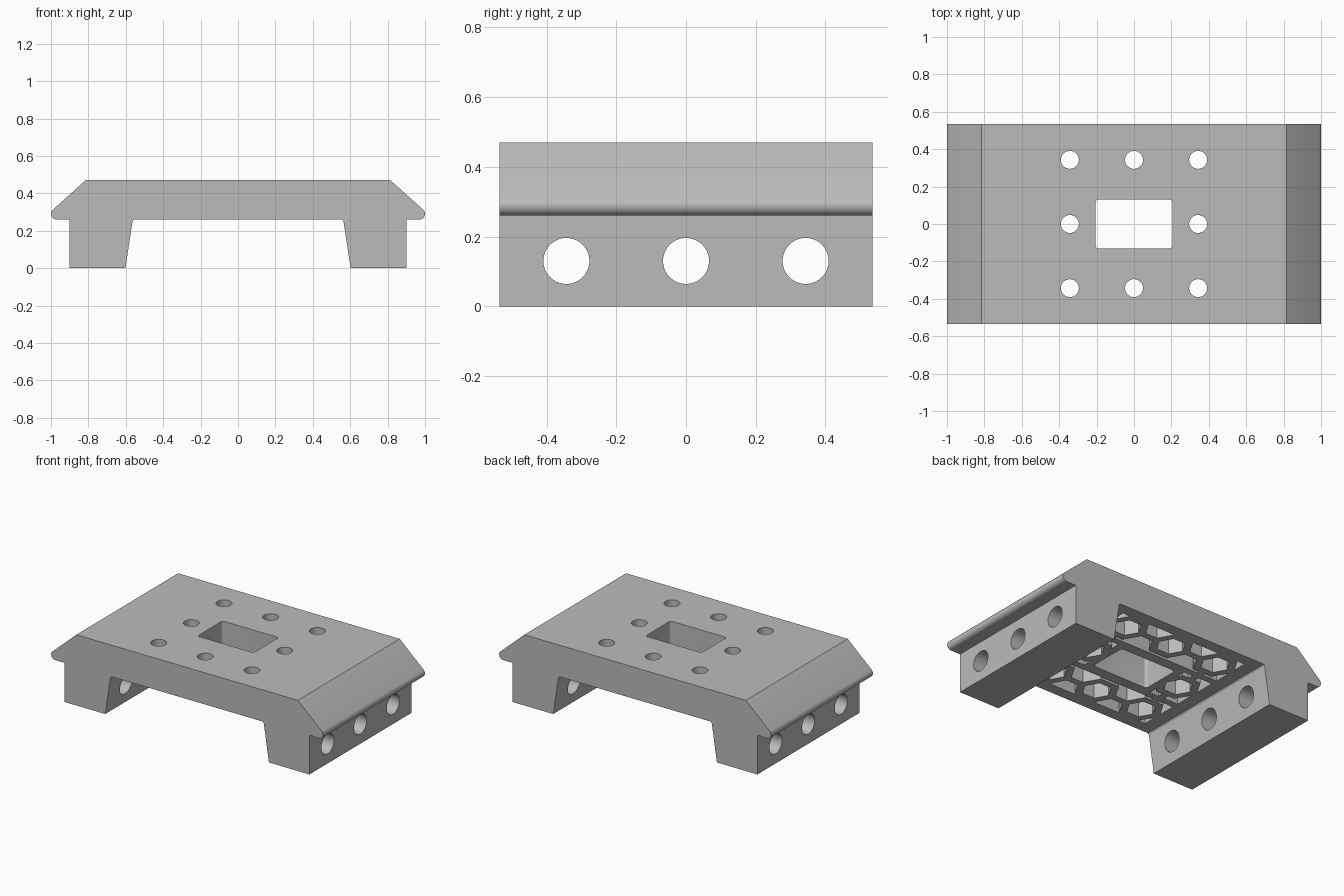
import bpy, bmesh
from math import cos, sin, pi, radians
from mathutils import Matrix

if "Cube" in bpy.data.objects:
    bpy.data.objects.remove(bpy.data.objects["Cube"])

DEPTH = 0.535      # half length along y
PITCH = 0.343      # bolt spacing
UNDER, ROOF, TOP = 0.26, 0.36, 0.47

grey = bpy.data.materials.new("plain grey")
grey.use_nodes = True
colour = (0.5, 0.5, 0.5, 1)
grey.diffuse_color = colour
grey.node_tree.nodes["Principled BSDF"].inputs["Base Color"].default_value = colour


def prism(name, outline, low, high, matrix=Matrix()):
    """Extrude a flat outline from low to high along local z."""
    bm = bmesh.new()
    face = bm.faces.new([bm.verts.new((x, y, low)) for x, y in outline])
    new = bmesh.ops.extrude_face_region(bm, geom=[face])["geom"]
    bmesh.ops.translate(bm, vec=(0, 0, high - low),
                        verts=[v for v in new if isinstance(v, bmesh.types.BMVert)])
    bm.transform(matrix)
    bmesh.ops.recalc_face_normals(bm, faces=bm.faces)
    mesh = bpy.data.meshes.new(name)
    bm.to_mesh(mesh)
    bm.free()
    mesh.materials.append(grey)
    ob = bpy.data.objects.new(name, mesh)
    bpy.context.collection.objects.link(ob)
    return ob


def ngon(cx, cy, r, n, turn=0):
    return [(cx + r * cos(turn + 2 * pi * i / n), cy + r * sin(turn + 2 * pi * i / n))
            for i in range(n)]


def rect(x, y, cx=0, cy=0):
    return [(cx - x, cy - y), (cx + x, cy - y), (cx + x, cy + y), (cx - x, cy + y)]


def round_rect(x, y, r, steps=5):
    pts = []
    for q, (sx, sy) in enumerate([(1, 1), (-1, 1), (-1, -1), (1, -1)]):
        for i in range(steps + 1):
            a = pi / 2 * (q + i / steps)
            pts.append((sx * (x - r) + r * cos(a), sy * (y - r) + r * sin(a)))
    return pts


def cut(target, cutter):
    """Subtract the cutter from the target, then discard it."""
    cutter.hide_render = True
    mod = target.modifiers.new("cut", "BOOLEAN")
    mod.operation, mod.solver, mod.object = "DIFFERENCE", "EXACT", cutter
    bpy.context.view_layer.objects.active = target
    bpy.ops.object.modifier_apply(modifier=mod.name)
    bpy.data.objects.remove(cutter)


# Bridge-shaped body: half profile mirrored, extruded along y
lip = [(0.97 + 0.03 * cos(a), 0.29 + 0.03 * sin(a))
       for a in [radians(45 - 135 * i / 8) for i in range(9)]]
half = [(0.815, TOP)] + lip + [(0.9, UNDER), (0.9, 0), (0.602, 0),
                               (0.564, 0.25), (0.556, UNDER)]
profile = half + [(-x, z) for x, z in reversed(half)]
body = prism("bridge_body", profile, -DEPTH, DEPTH, Matrix.Rotation(pi / 2, 4, "X"))

# Underside recess, shaped so that ribs and hexagonal bosses are left standing
bolts = [(i * PITCH, j * PITCH) for i in (-1, 0, 1) for j in (-1, 0, 1) if i or j]
recess = prism("recess", rect(0.47, 0.46), UNDER - 0.05, ROOF)
keep = [rect(0.255, 0.18)]
for s in (-1, 1):
    keep.append(rect(0.6, 0.022, 0, s * 0.18))
    keep.append(rect(0.6, 0.022, 0, s * PITCH))
    keep.append(rect(0.022, 0.6, s * PITCH, 0))
keep += [ngon(x, y, 0.14, 6) for x, y in bolts]
for outline in keep:
    cut(recess, prism("rib", outline, 0.1, 0.6))
cut(body, recess)

# Nut pockets and bolt holes
for x, y in bolts:
    cut(body, prism("nut_pocket", ngon(x, y, 0.09, 6), UNDER - 0.05, ROOF + 0.003))
    cut(body, prism("bolt_hole", ngon(x, y, 0.048, 32), 0.1, 0.6))

# Central window
cut(body, prism("window", round_rect(0.207, 0.132, 0.02), 0.1, 0.6))

# Cross holes through both legs
for j in (-1, 0, 1):
    cut(body, prism("leg_hole", ngon(0, j * PITCH, 0.066, 40), -1.2, 1.2,
                    Matrix.Translation((0, 0, 0.13)) @ Matrix.Rotation(pi / 2, 4, "Y")))

# Smooth the round walls, keep the edges sharp
bpy.ops.object.select_all(action="DESELECT")
body.select_set(True)
bpy.context.view_layer.objects.active = body
bpy.ops.object.shade_smooth_by_angle(angle=radians(25))
